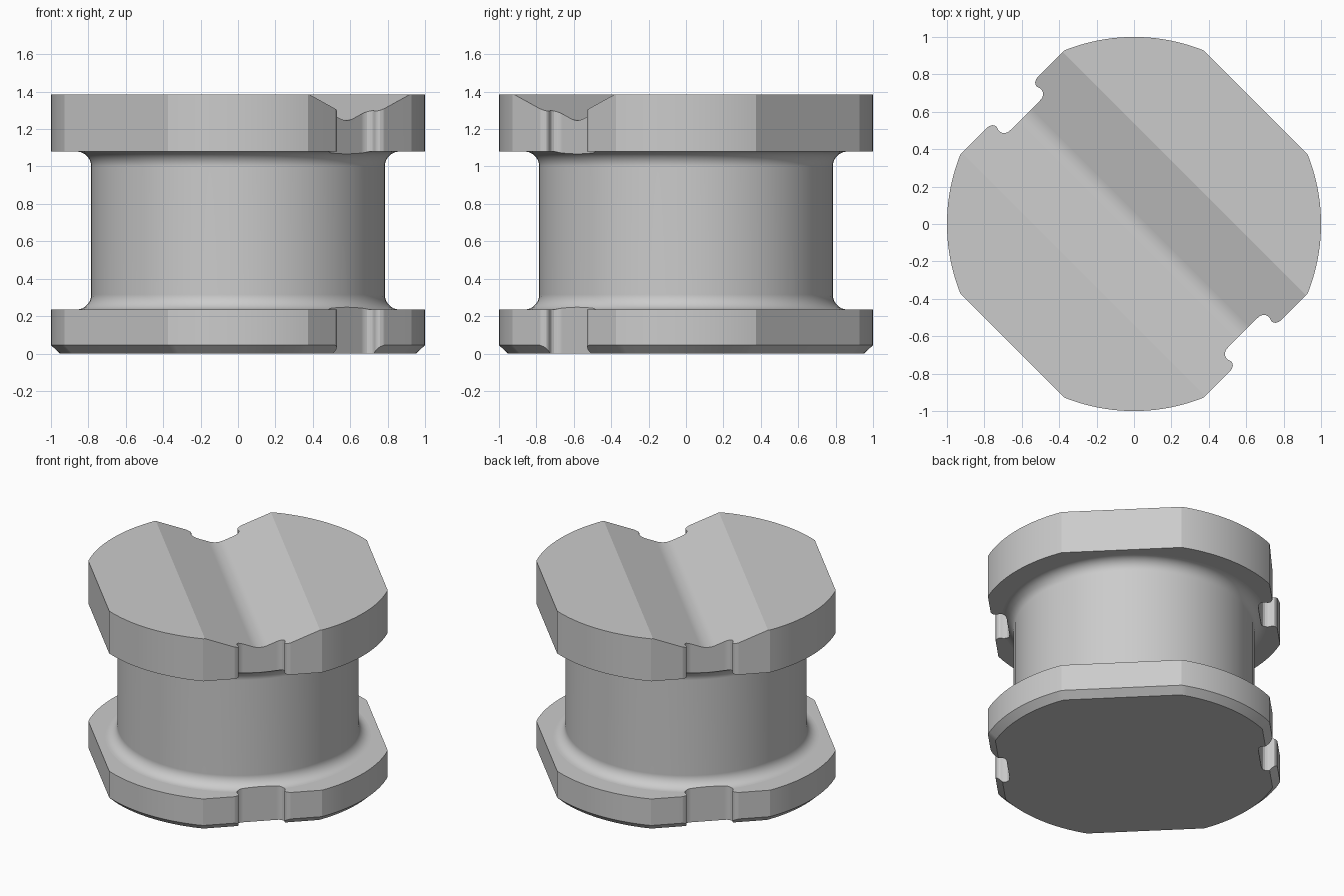
import bpy, bmesh
from math import sin, cos, acos, pi, radians
from mathutils import Matrix

cube = bpy.data.objects.get("Cube")
if cube:
    bpy.data.objects.remove(cube, do_unlink=True)

grey = bpy.data.materials.new("plain grey")
grey.use_nodes = True
colour = (0.6, 0.6, 0.6, 1)
grey.diffuse_color = colour
next(n for n in grey.node_tree.nodes if n.type == 'BSDF_PRINCIPLED').inputs["Base Color"].default_value = colour

HEIGHT = 1.385
BASE_TOP = 0.235
TOP_UNDERSIDE = 1.08
CORE_RADIUS = 0.785
FILLET = 0.08


def loft(name, rings):
    """Closed solid through equal-length rings, turned onto the diagonal."""
    bm = bmesh.new()
    loops = [[bm.verts.new(p) for p in ring] for ring in rings]
    n = len(loops[0])
    for low, high in zip(loops, loops[1:]):
        for i in range(n):
            j = (i + 1) % n
            bm.faces.new((low[i], low[j], high[j], high[i]))
    bm.faces.new(loops[0][::-1])
    bm.faces.new(loops[-1])
    bmesh.ops.recalc_face_normals(bm, faces=bm.faces)
    bm.transform(Matrix.Rotation(-pi / 4, 4, 'Z'))
    mesh = bpy.data.meshes.new(name)
    bm.to_mesh(mesh)
    bm.free()
    mesh.materials.append(grey)
    obj = bpy.data.objects.new(name, mesh)
    bpy.context.collection.objects.link(obj)
    return obj


def flange_ring(z, radius=1.0, flat=0.92, steps=20):
    """Circle with four flats at the given distance from the centre."""
    half = acos(flat / radius)
    span = pi / 2 - 2 * half
    return [(radius * cos(a), radius * sin(a), z)
            for q in range(4) for i in range(steps + 1)
            for a in [q * pi / 2 + half + span * i / steps]]


def circle_ring(z, radius, steps=72):
    return [(radius * cos(2 * pi * i / steps), radius * sin(2 * pi * i / steps), z)
            for i in range(steps)]


# Flanges: the lower one has a chamfered bottom edge
base_flange = loft("base_flange", [flange_ring(0, 0.952, 0.872), flange_ring(0.045), flange_ring(BASE_TOP)])
top_flange = loft("top_flange", [flange_ring(TOP_UNDERSIDE), flange_ring(HEIGHT)])

# Winding core with a fillet at each end, set slightly into the flanges
arc = [radians(90 * i / 10) for i in range(11)]
lower = [(BASE_TOP + FILLET * (1 - cos(a)), CORE_RADIUS + FILLET * (1 - sin(a))) for a in arc]
upper = [(BASE_TOP + TOP_UNDERSIDE - z, r) for z, r in reversed(lower)]
rim = CORE_RADIUS + FILLET
profile = [(BASE_TOP - 0.02, rim)] + lower + upper + [(TOP_UNDERSIDE + 0.02, rim)]
core = loft("core", [circle_ring(z, r) for z, r in profile])

# Cutters: rounded notch on two opposite flats
side = [(1.1, 0.195), (0.922, 0.195), (0.917, 0.178), (0.91, 0.163), (0.9, 0.154), (0.886, 0.152),
        (0.872, 0.157), (0.858, 0.159), (0.843, 0.154), (0.831, 0.143), (0.824, 0.128), (0.822, 0.11)]
outline = side + [(u, -v) for u, v in reversed(side)]
notches = [loft("notch_cutter", [[(s * u, s * v, z) for u, v in outline] for z in (-0.1, 1.5)])
           for s in (1, -1)]

# Cutter: shallow V groove with a rounded bottom
SLOPE, GROOVE_HALF, ROUND_HALF = 0.39, 0.38, 0.05
bend = SLOPE / (2 * ROUND_HALF)
edge_z = HEIGHT - SLOPE * (GROOVE_HALF - ROUND_HALF)
section = [(-0.45, HEIGHT + SLOPE * 0.07)]
for i in range(-4, 5):
    v = ROUND_HALF * i / 4
    section.append((v, edge_z + bend * (v * v - ROUND_HALF ** 2)))
section.append((0.45, HEIGHT + SLOPE * 0.07))
groove = loft("groove_cutter", [[(u, v, z) for v, z in section] for u in (-1.2, 1.2)])

cutters = notches + [groove]
for cutter in cutters:
    cutter.hide_render = True


# Cut and shade every part
for part in (base_flange, core, top_flange):
    bpy.ops.object.select_all(action='DESELECT')
    bpy.context.view_layer.objects.active = part
    part.select_set(True)
    for cutter in (cutters if part is top_flange else notches):
        mod = part.modifiers.new("cut", 'BOOLEAN')
        mod.operation = 'DIFFERENCE'
        mod.solver = 'EXACT'
        mod.object = cutter
        bpy.ops.object.modifier_apply(modifier=mod.name)
    bpy.ops.object.shade_smooth_by_angle(angle=radians(19))
    normals = part.modifiers.new("weighted normals", 'WEIGHTED_NORMAL')
    normals.keep_sharp = True

for cutter in cutters:
    bpy.data.objects.remove(cutter, do_unlink=True)
